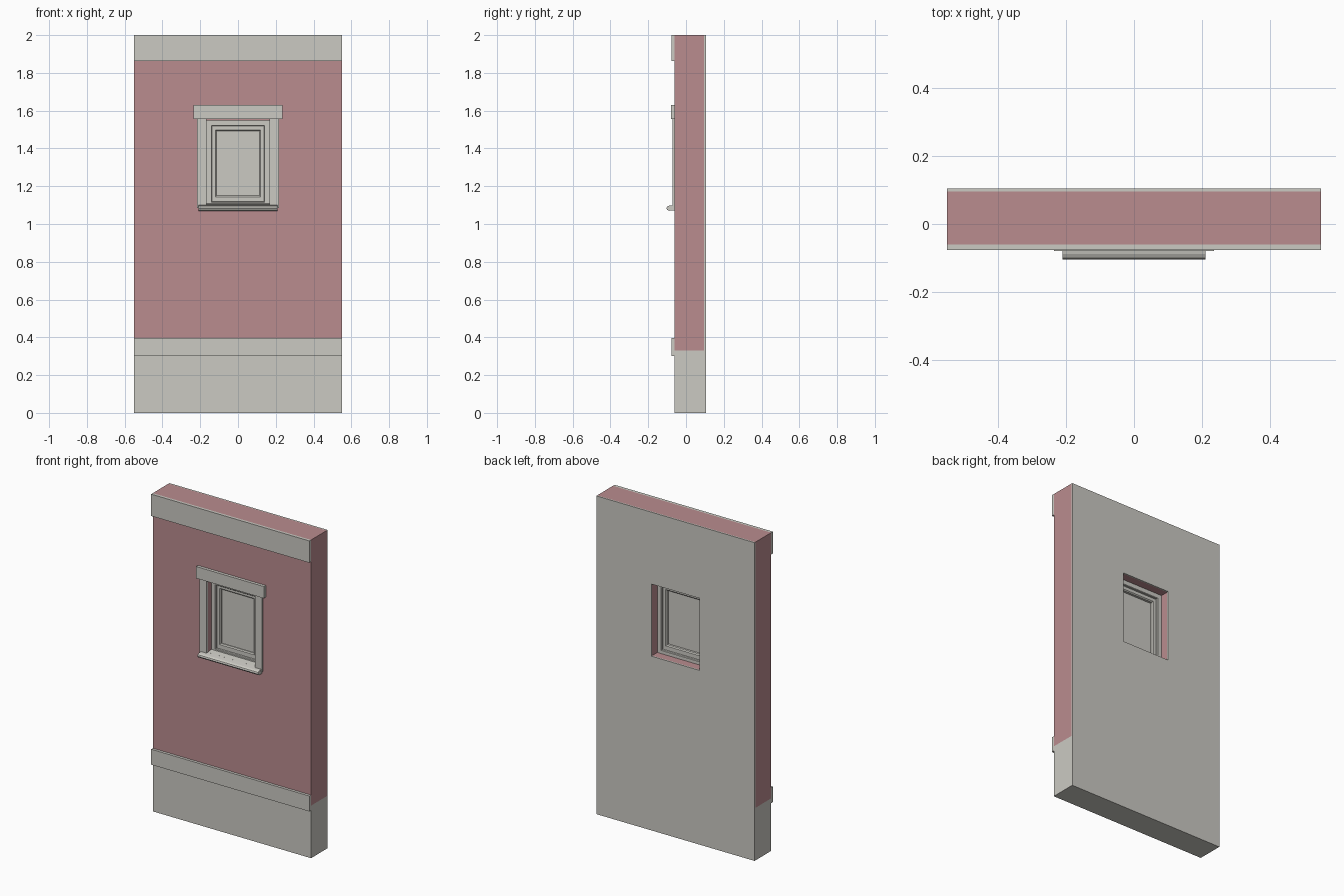
import bpy, bmesh

if "Cube" in bpy.data.objects:
    bpy.data.objects.remove(bpy.data.objects["Cube"])


def material(name, rgb):
    m = bpy.data.materials.new(name)
    m.diffuse_color = (*rgb, 1)
    m.use_nodes = True
    m.node_tree.nodes["Principled BSDF"].inputs["Base Color"].default_value = m.diffuse_color
    return m


STONE = material("pale_grey", (0.60, 0.59, 0.545))
PINK = material("dusty_pink", (0.49, 0.262, 0.275))


def finish(name, bm, mat):
    bmesh.ops.recalc_face_normals(bm, faces=bm.faces)
    me = bpy.data.meshes.new(name)
    bm.to_mesh(me)
    bm.free()
    me.materials.append(mat)
    ob = bpy.data.objects.new(name, me)
    bpy.context.collection.objects.link(ob)
    return ob


def extrude_x(name, hw, profile, mat, cx=0):
    """Extrude a (y, z) profile across x, half width hw."""
    bm = bmesh.new()
    a = [bm.verts.new((cx - hw, y, z)) for y, z in profile]
    b = [bm.verts.new((cx + hw, y, z)) for y, z in profile]
    bm.faces.new(a)
    bm.faces.new(b)
    n = len(a)
    for i in range(n):
        j = (i + 1) % n
        bm.faces.new((a[i], a[j], b[j], b[i]))
    return finish(name, bm, mat)


def box(name, hw, y0, y1, z0, z1, mat, cx=0):
    return extrude_x(name, hw, [(y0, z0), (y1, z0), (y1, z1), (y0, z1)], mat, cx)


def ring(name, outer, inner, y0, y1, mat, lip=0.0):
    """Rectangular frame; rects are (half width, z0, z1); lip slopes the inner edge."""
    bm = bmesh.new()

    def loop(r, y, grow=0):
        w, z0, z1 = r[0] + grow, r[1] - grow, r[2] + grow
        return [bm.verts.new(p) for p in
                ((-w, y, z0), (w, y, z0), (w, y, z1), (-w, y, z1))]

    loops = [loop(outer, y0), loop(outer, y1)]
    if lip:
        loops += [loop(inner, y1, lip), loop(inner, y1 - lip),
                  loop(inner, y0 + lip), loop(inner, y0, lip)]
    else:
        loops += [loop(inner, y1), loop(inner, y0)]
    for k, a in enumerate(loops):
        b = loops[(k + 1) % len(loops)]
        for i in range(4):
            j = (i + 1) % 4
            bm.faces.new((a[i], a[j], b[j], b[i]))
    return finish(name, bm, mat)


W = 0.55
HOLE = (0.168, 1.095, 1.548)

# wall layers
ring("outer_wall", (W, 0.33, 2.0), HOLE, -0.06, 0.096, PINK)
ring("inner_lining", (W, 0.33, 2.0), HOLE, 0.096, 0.105, STONE)
box("foundation", W, -0.06, 0.105, 0, 0.33, STONE)

# horizontal trim bands
box("lower_band", W, -0.077, -0.06, 0.30, 0.397, STONE)
box("upper_band", W, -0.077, -0.06, 1.863, 2.0, STONE)

# window casing
box("head_casing", 0.235, -0.079, -0.06, 1.556, 1.63, STONE)
for side, s in (("left", -1), ("right", 1)):
    box(side + "_casing", 0.0245, -0.071, -0.06, 1.085, 1.556, STONE, s * 0.1925)

# sill: rounded nose outside, tongue running into the opening
extrude_x("sill_nose", 0.21, [(-0.06, 1.072), (-0.088, 1.070), (-0.099, 1.075),
                              (-0.104, 1.083), (-0.100, 1.091), (-0.088, 1.097),
                              (-0.06, 1.102)], STONE)
extrude_x("sill_tongue", 0.168, [(-0.061, 1.09), (-0.02, 1.09), (-0.02, 1.108),
                                 (-0.061, 1.102)], STONE)

# window frame, stepped sash and pane
ring("window_frame", HOLE, (0.138, 1.118, 1.518), -0.025, 0.045, STONE, 0.003)
ring("sash", (0.138, 1.118, 1.518), (0.114, 1.150, 1.492), -0.010, 0.030, STONE, 0.006)
box("pane", 0.118, 0.003, 0.010, 1.145, 1.497, STONE)
